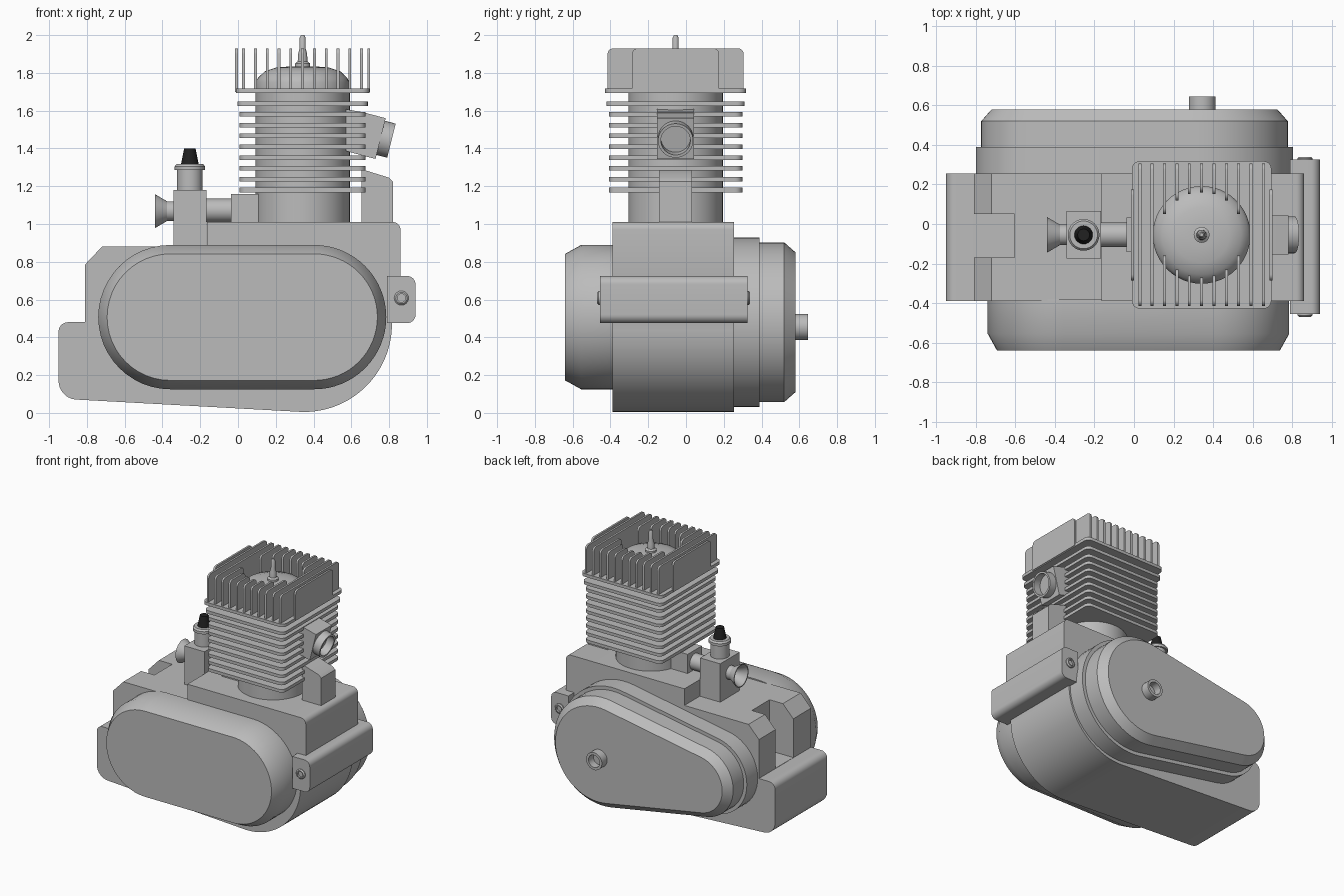
import bpy, bmesh
from math import pi, sin, cos, acos, sqrt, radians
from mathutils import Vector

if "Cube" in bpy.data.objects:
    bpy.data.objects.remove(bpy.data.objects["Cube"], do_unlink=True)


def material(name, value):
    m = bpy.data.materials.new(name)
    m.use_nodes = True
    color = (value, value, value, 1)
    m.diffuse_color = color
    m.node_tree.nodes["Principled BSDF"].inputs["Base Color"].default_value = color
    return m


METAL = material("cast grey metal", 0.5)
RUBBER = material("black rubber", 0.015)


def loft(name, rings, mat=METAL):
    """Skin a list of equal-length point rings and cap both ends."""
    bm = bmesh.new()
    loops = [[bm.verts.new(p) for p in ring] for ring in rings]
    n = len(loops[0])
    for a, b in zip(loops, loops[1:]):
        for i in range(n):
            j = (i + 1) % n
            bm.faces.new((a[i], a[j], b[j], b[i]))
    bm.faces.new(loops[0])
    bm.faces.new(loops[-1])
    bmesh.ops.recalc_face_normals(bm, faces=bm.faces)
    mesh = bpy.data.meshes.new(name)
    bm.to_mesh(mesh)
    bm.free()
    mesh.materials.append(mat)
    ob = bpy.data.objects.new(name, mesh)
    bpy.context.collection.objects.link(ob)
    return ob


def place(pts, h, axis):
    if axis == "X":
        return [(h, u, v) for u, v in pts]
    if axis == "Y":
        return [(u, h, v) for u, v in pts]
    return [(u, v, h) for u, v in pts]


def prism(name, pts, lo, hi, axis="Y"):
    return loft(name, [place(pts, lo, axis), place(pts, hi, axis)])


def box(name, x0, x1, y0, y1, z0, z1):
    return prism(name, [(x0, y0), (x1, y0), (x1, y1), (x0, y1)], z0, z1, "Z")


def lathe(name, profile, origin, direction=(0, 0, 1), mat=METAL, n=40):
    """Turn a (radius, height) profile about an axis."""
    q = Vector(direction).to_track_quat("Z", "Y")
    o = Vector(origin)
    return loft(name, [[o + q @ Vector((r * cos(2 * pi * i / n), r * sin(2 * pi * i / n), h))
                        for i in range(n)] for r, h in profile], mat)


def arc(cx, cy, r, start, end, n=8):
    return [(cx + r * cos(radians(start + (end - start) * i / n)),
             cy + r * sin(radians(start + (end - start) * i / n))) for i in range(n + 1)]


def rounded(x0, x1, y0, y1, r, n=5):
    return (arc(x1 - r, y0 + r, r, -90, 0, n) + arc(x1 - r, y1 - r, r, 0, 90, n)
            + arc(x0 + r, y1 - r, r, 90, 180, n) + arc(x0 + r, y0 + r, r, 180, 270, n))


def two_circles(x_big, r_big, x_small, r_small, z):
    """Outline wrapped round two circles, the big one on the +x side."""
    t = 180 - acos((r_big - r_small) / (x_big - x_small)) * 180 / pi
    return arc(x_big, z, r_big, -t, t, 32) + arc(x_small, z, r_small, t, 360 - t, 24)


CX, CY = 0.342, -0.055        # cylinder axis
Y0, Y1 = -0.39, 0.255         # crankcase sides

# Crankcase with a notch cut between its two rear lugs
case_outline = (arc(-0.85, 0.17, 0.1, 180, 262)
                + arc(0.35, 0.47, 0.465, -95, 0, 24)
                + [(0.86, 0.72)] + arc(0.82, 0.97, 0.04, 0, 90)
                + [(-0.165, 1.01), (-0.165, 0.88), (-0.72, 0.88), (-0.81, 0.785), (-0.81, 0.48)]
                + arc(-0.9, 0.43, 0.05, 90, 180))
case = prism("crankcase", case_outline, Y0, Y1)
cutter = box("notch_cutter", -1.1, -0.605, -0.17, 0.05, 0.482, 1.2)
cutter.hide_render = True
cut = case.modifiers.new("notch", "BOOLEAN")
cut.operation, cut.object, cut.solver = "DIFFERENCE", cutter, "EXACT"
bpy.context.view_layer.objects.active = case
bpy.ops.object.modifier_apply(modifier="notch")
bpy.data.objects.remove(cutter, do_unlink=True)

# Side covers
loft("front_cover", [place(two_circles(0.403, r, -0.358, r, 0.507), y, "Y")
                     for r, y in ((0.382, Y0 + 0.01), (0.382, -0.555), (0.335, -0.64))])
loft("back_cover", [place(two_circles(0.355, 0.45 - d, -0.5, 0.3 - d, 0.48), y, "Y")
                    for d, y in ((0, Y1 - 0.01), (0, 0.39), (0.027, 0.39), (0.027, 0.52), (0.08, 0.58))])
lathe("output_shaft", [(0.068, 0), (0.068, 0.07), (0.048, 0.07), (0.048, 0.01)], (0.345, 0.575, 0.455), (0, 1, 0))

# Mounting lug and its bolts
lug = [(0.79, 0.475)] + arc(0.895, 0.52, 0.045, -90, 0) + arc(0.895, 0.68, 0.045, 0, 90) + [(0.79, 0.725)]
prism("mounting_lug", lug, -0.455, 0.325)
for side, y in ((-1, -0.45), (1, 0.32)):
    lathe("lug_bolt", [(0.038, 0), (0.038, 0.012), (0.03, 0.02), (0.022, 0.02), (0.022, 0.006)],
          (0.865, y, 0.608), (0, side, 0), n=24)

# Cylinder barrel and horizontal cooling fins
lathe("cylinder_barrel", [(0.25, 1.0), (0.25, 1.7)], (CX, CY, 0), n=64)
for i in range(10):
    grow = (0, 0.012, 0.02)[max(0, i - 7)]
    z = 1.18 + 0.0572 * i + (0.01 if i == 9 else 0)
    prism("cylinder_fin", rounded(CX - 0.333 - grow, CX + 0.333 + grow, CY - 0.353 - grow, CY + 0.353 + grow, 0.04),
          z - 0.012, z + 0.012, "Z")

# Cylinder head: dome, plug and upright fins standing round the dome
lathe("head_dome", [(0.247, 1.69), (0.247, 1.75), (0.235, 1.775), (0.2, 1.808), (0.14, 1.828), (0.06, 1.835)],
      (CX, CY, 0), n=48)
lathe("spark_plug", [(0.04, 1.82), (0.04, 1.85), (0.026, 1.86), (0.024, 1.9), (0.016, 1.93),
                     (0.016, 1.985), (0.009, 2.0)], (CX, CY, 0), n=20)


def head_fin(x, y0, y1):
    r = 0.03
    shape = [(y0, 1.7), (y1, 1.7)] + arc(y1 - r, 1.93 - r, r, 0, 90, 5) + arc(y0 + r, 1.93 - r, r, 90, 180, 5)
    prism("head_fin", shape, x - 0.0075, x + 0.0075, "X")


for i in range(-5, 6):
    dx = 0.0625 * i
    gap = sqrt(max(0, 0.215 ** 2 - dx ** 2))
    if gap:
        head_fin(CX + dx, CY - 0.36, CY - gap)
        head_fin(CX + dx, CY + gap, CY + 0.36)
    else:
        head_fin(CX + dx, CY - 0.36, CY + 0.36)
for dx in (-0.35, 0.35):
    head_fin(CX + dx, CY - 0.23, CY + 0.23)

# Exhaust port and the tower below it
prism("exhaust_block", [(0.56, 1.39), (0.66, 1.362), (0.728, 1.345), (0.782, 1.56), (0.66, 1.592), (0.56, 1.61)],
      CY - 0.098, CY + 0.098)
lathe("exhaust_pipe", [(0.093, 0), (0.093, 0.085), (0.078, 0.085), (0.078, 0.01)],
      (0.73, CY, 1.462), (0.97, 0, -0.245))
prism("transfer_tower", [(0.655, 1.0), (0.82, 1.0), (0.82, 1.225), (0.8, 1.245), (0.655, 1.29)],
      CY - 0.087, CY + 0.087)

# Intake and carburettor
CARB = -0.255
box("intake_flange", -0.037, 0.112, CY - 0.087, CY + 0.087, 1.0, 1.16)
lathe("intake_pipe", [(0.062, -0.18), (0.062, -0.02)], (0, CY, 1.072), (1, 0, 0))
box("carburettor_body", -0.342, -0.168, CY - 0.12, CY + 0.12, 0.87, 1.18)
lathe("intake_bell", [(0.052, 0), (0.052, 0.04), (0.09, 0.105), (0.082, 0.105), (0.045, 0.04), (0.045, 0.01)],
      (-0.335, CY, 1.068), (-1, 0, 0))
lathe("carburettor_top", [(0.068, 1.17), (0.068, 1.285), (0.08, 1.285), (0.08, 1.305), (0.07, 1.318)],
      (CARB, CY, 0))
lathe("throttle_boot", [(0.047, 1.315), (0.03, 1.4)], (CARB, CY, 0), mat=RUBBER, n=24)

# Smooth shading with sharp edges kept
for ob in bpy.context.scene.objects:
    if ob.type == "MESH" and ob.data.materials and ob.data.materials[0] in (METAL, RUBBER):
        ob.select_set(True)
        bpy.context.view_layer.objects.active = ob
bpy.ops.object.shade_smooth_by_angle(angle=radians(30))
